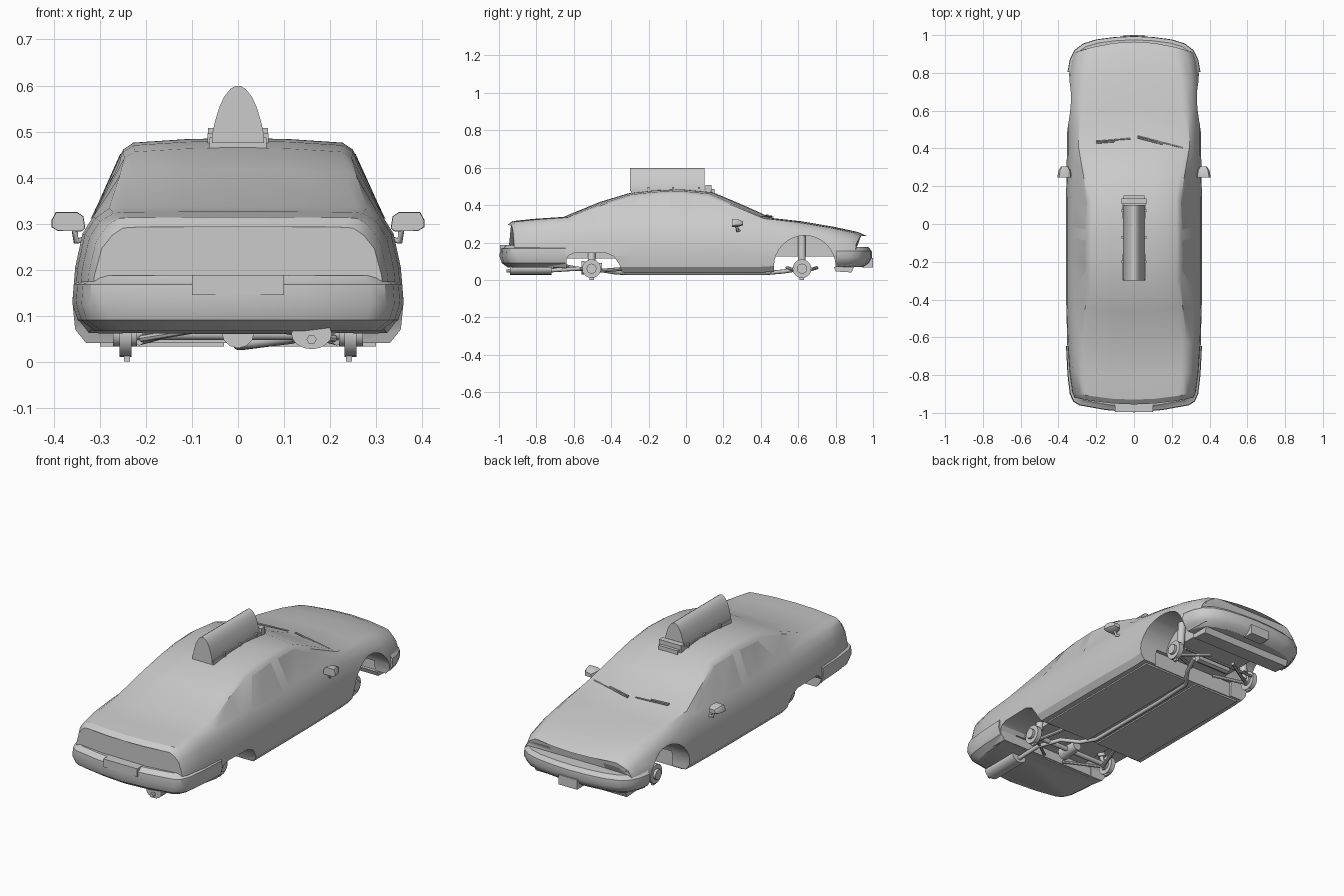
import bpy, bmesh, math
from mathutils import Vector
from mathutils.bvhtree import BVHTree

if "Cube" in bpy.data.objects:
    bpy.data.objects.remove(bpy.data.objects["Cube"])


def mesh(name, verts, faces):
    me = bpy.data.meshes.new(name)
    me.from_pydata([tuple(v) for v in verts], [], faces)
    bm = bmesh.new()
    bm.from_mesh(me)
    bmesh.ops.remove_doubles(bm, verts=bm.verts, dist=1e-5)
    bmesh.ops.recalc_face_normals(bm, faces=bm.faces)
    bm.to_mesh(me)
    bm.free()
    ob = bpy.data.objects.new(name, me)
    bpy.context.collection.objects.link(ob)
    return ob


def loft(name, rings):
    n = len(rings[0])
    faces = [(r * n + i, r * n + (i + 1) % n, (r + 1) * n + (i + 1) % n, (r + 1) * n + i)
             for r in range(len(rings) - 1) for i in range(n)]
    last = (len(rings) - 1) * n
    faces += [tuple(range(n))[::-1], tuple(range(last, last + n))]
    return mesh(name, [v for r in rings for v in r], faces)


def box(name, x, y, z):
    return loft(name, [[(x[0], y[0], h), (x[1], y[0], h), (x[1], y[1], h), (x[0], y[1], h)] for h in z])


def side_prism(name, yz, x0, x1):
    return loft(name, [[(x, y, z) for y, z in yz] for x in (x0, x1)])


def rod(name, a, b, ra, rb=None, n=12, squash=1.0):
    # cylinder or cone between two points
    a, b = Vector(a), Vector(b)
    q = (b - a).to_track_quat('Z', 'Y')
    return loft(name, [[p + q @ Vector((r * math.cos(math.tau * i / n), r * squash * math.sin(math.tau * i / n), 0))
                        for i in range(n)] for p, r in ((a, ra), (b, ra if rb is None else rb))])


def pipe(name, pts, r):
    cu = bpy.data.curves.new(name, 'CURVE')
    cu.dimensions = '3D'
    cu.bevel_depth, cu.bevel_resolution, cu.use_fill_caps = r, 2, True
    sp = cu.splines.new('POLY')
    sp.points.add(len(pts) - 1)
    for p, c in zip(sp.points, pts):
        p.co = (*c, 1)
    ob = bpy.data.objects.new(name, cu)
    bpy.context.collection.objects.link(ob)
    return ob


# Body shell: cross-sections from tail to nose
# y, half width, bottom, belt height, top half width, top height, bow of the section
stations = [
    (-.955, .318, .09, .275, .25, .293, -.04), (-.93, .33, .085, .295, .26, .314, -.04),
    (-.82, .345, .075, .305, .27, .326, -.04), (-.655, .355, .06, .312, .28, .337, -.035),
    (-.46, .36, .04, .315, .258, .417, -.03), (-.30, .36, .04, .315, .247, .465, -.01),
    (-.17, .36, .04, .315, .25, .480, 0), (-.03, .36, .04, .315, .25, .486, .01),
    (.14, .36, .04, .315, .246, .470, .03), (.29, .358, .04, .315, .268, .407, .045),
    (.46, .355, .04, .312, .295, .331, .055), (.62, .355, .05, .29, .285, .313, .05),
    (.79, .35, .065, .262, .27, .284, .045), (.92, .335, .075, .235, .25, .256, .06),
    (.965, .32, .085, .212, .24, .236, .065)]


def section(y, w, zb, belt, wt, zt, bow):
    d, s = zt - belt, belt - .13
    half = [(0, zb), (w - .03, zb), (w - .006, zb + .03), (w, .13), (w - .006, .13 + s * .4),
            (w - .022, .13 + s * .8), (w - .045, belt), (wt, zt - .15 * d),
            (wt * .91, zt - .06 * d), (wt * .45, zt - .015 * d), (0, zt)]
    ring = half + [(-x, z) for x, z in half[-2:0:-1]]
    return [(x, y - bow * (x / .33) ** 2, z) for x, z in ring]


body = loft("body_shell", [section(*s) for s in stations])

# Wheel arches and the open channels between them
rear_arch = [(-.64, -.05), (-.64, .11), (-.625, .132), (-.595, .145), (-.43, .145),
             (-.385, .125), (-.355, .08), (-.342, .04), (-.342, -.05)]
front_arch = [(.635 + .165 * math.cos(math.pi * i / 16), .072 + .165 * math.sin(math.pi * i / 16))
              for i in range(17)]
front_arch = [(.80, -.05)] + front_arch + [(.47, -.05)]
cutters = [box("channel_cutter", (-.25, .25), (-.65, -.335), (-.06, .115)),
           box("channel_cutter", (-.25, .25), (.46, .81), (-.06, .125))]
for s in (1, -1):
    cutters.append(side_prism("arch_cutter", rear_arch, s * .2, s * .5))
    cutters.append(side_prism("arch_cutter", front_arch, s * .19, s * .5))
bpy.context.view_layer.objects.active = body
for c in cutters:
    c.hide_render = True
    m = body.modifiers.new("cut", 'BOOLEAN')
    m.operation, m.object, m.solver = 'DIFFERENCE', c, 'EXACT'
    bpy.ops.object.modifier_apply(modifier=m.name)
    bpy.data.objects.remove(c)

# Panels laid on the body surface, projected along x or y
tree = BVHTree.FromObject(body, bpy.context.evaluated_depsgraph_get())


def panel(name, corners, axis, sign, nu=8, nv=4):
    out = Vector((sign, 0, 0)) if axis == 'x' else Vector((0, sign, 0))
    a, b, c, d = [Vector(p) for p in corners]
    verts = []
    for j in range(nv + 1):
        for i in range(nu + 1):
            u, v = i / nu, j / nv
            p = a.lerp(b, u).lerp(d.lerp(c, u), v)
            o = Vector((sign, p[0], p[1])) if axis == 'x' else Vector((p[0], sign * 2, p[1]))
            hit = tree.ray_cast(o, -out)[0]
            verts.append((hit if hit else o - out) + out * .002)
    w = nu + 1
    return mesh(name, verts, [(j * w + i, j * w + i + 1, (j + 1) * w + i + 1, (j + 1) * w + i)
                              for j in range(nv) for i in range(nu)])


for s in (1, -1):
    panel("rear_side_window", [(-.337, .308), (-.075, .308), (-.088, .452), (-.246, .44)], 'x', s)
    panel("front_side_window", [(-.018, .308), (.375, .313), (.12, .445), (-.03, .452)], 'x', s)
    panel("headlight", [(s * .16, .178), (s * .305, .178), (s * .305, .205), (s * .16, .21)], 'y', 1)


# Bumpers: stacked plan outlines
def bumper(name, half, layers):
    y0, y1 = half[0][1], half[-1][1]
    plan = half + [(-x, y) for x, y in half[-2::-1]]
    loft(name, [[(x * (1 - d / .36), y0 + (y - y0) * (1 - d / abs(y1 - y0)), z) for x, y in plan]
                for z, d in layers])


bumper("rear_bumper", [(.36, -.645), (.352, -.80), (.34, -.90), (.322, -.94), (.29, -.96), (.15, -.985), (0, -.997)],
       [(.066, .045), (.09, .012), (.125, 0), (.168, .003), (.172, .012), (.187, .03)])
bumper("front_bumper", [(.352, .805), (.34, .87), (.315, .92), (.27, .955), (.2, .977), (.1, .99), (0, .995)],
       [(.07, .045), (.09, .015), (.12, 0), (.155, .002), (.175, .02)])
box("rear_plate_panel", (-.1, .1), (-.995, -.93), (.145, .188))
box("front_plate", (-.055, .055), (.94, 1.0), (.066, .118))
side_prism("air_dam", [(.79, .07), (.80, .045), (.885, .04), (.90, .075)], -.27, .27)

# Roof sign and its mount
sign_half = [(.057, .475), (.056, .495), (.05, .522), (.041, .552), (.03, .576), (.016, .593), (.006, .599)]
sign_ring = sign_half + [(-x, z) for x, z in sign_half[::-1]]
loft("roof_sign", [[(x, y, z) for x, z in sign_ring] for y in (-.3, .1)])
box("sign_base", (-.062, .062), (-.295, .13), (.46, .487))
box("sign_front_mount", (-.065, .065), (.105, .135), (.465, .508))
box("sign_front_rail", (-.055, .055), (.135, .152), (.46, .485))
for s in (1, -1):
    for y in (-.2, -.07, .07):
        box("sign_clip", sorted((s * .05, s * .066)), (y - .006, y + .006), (.475, .496))

# Door mirrors
for s in (1, -1):
    outline = [(.332, .29), (.340, .283), (.392, .284), (.405, .292), (.405, .308), (.396, .325),
               (.350, .325), (.336, .316)]
    rings = []
    for y, k in ((.245, .97), (.255, 1), (.285, .85), (.305, .5)):
        rings.append([(s * (.365 + (x - .365) * k), y, .302 + (z - .302) * k) for x, z in outline])
    loft("door_mirror", rings)
    pipe("mirror_arm", [(s * .335, .285, .265), (s * .352, .275, .262), (s * .356, .27, .295)], .007)

# Wipers
for name, a, b in (("left_wiper", (-.2, .437, .342), (-.02, .452, .342)),
                   ("right_wiper", (.02, .465, .336), (.26, .402, .34))):
    a, b = Vector(a), Vector(b)
    rod(name + "_arm", a, b, .0035, n=6)
    rod(name + "_blade", a.lerp(b, .0) + Vector((0, -.008, .004)), a.lerp(b, .55) + Vector((0, -.008, .004)), .004, n=6)

# Floor pans
for s in (1, -1):
    box("floor_pan", sorted((s * .03, s * .3)), (-.33, .455), (.033, .06))

# Hubs, brake discs, springs and links
for s in (1, -1):
    for y, top, x in ((-.505, .15, .2), (.62, .235, .2)):
        rod("brake_disc", (s * .232, y, .06), (s * .258, y, .06), .05, n=20)
        rod("hub", (s * .22, y, .06), (s * .272, y, .06), .027, n=12)
        box("caliper_foot", sorted((s * .235, s * .248)), (y - .012, y + .012), (0, .03))
        rod("strut", (s * .215, y, .06), (s * x, y, top), .011)
        rod("spring", (s * .21, y, .10), (s * x, y, top), .02)
    for y in (.54, .70):
        rod("front_control_arm", (s * .225, .62, .042), (s * .07, y, .065), .009, n=8)
    rod("rear_trailing_arm", (s * .215, -.505, .045), (s * .16, -.33, .06), .01, n=8)
    rod("rear_link", (s * .21, -.52, .05), (s * .06, -.64, .075), .008, n=8)
rod("rear_axle", (-.23, -.505, .06), (.23, -.505, .06), .013)
rod("differential", (0, -.56, .065), (0, -.45, .065), .036, .025)
rod("front_cross_member", (-.1, .62, .075), (.1, .62, .075), .025, n=8)
rod("steering_link", (-.22, .67, .06), (.22, .67, .06), .007, n=8)

# Exhaust
pipe("exhaust_pipe", [(.12, .62, .06), (.08, .52, .045), (.01, .42, .036), (0, .2, .036), (0, -.3, .036),
                      (.04, -.38, .04), (.12, -.44, .05), (.155, -.58, .06), (.16, -.74, .05)], .011)
rod("muffler", (.16, -.94, .06), (.16, -.72, .06), .044, n=16, squash=.75)
rod("tailpipe", (.16, -.96, .048), (.16, -.9, .048), .011, n=6)

# Smooth shading with sharp edges kept
bpy.ops.object.select_all(action='DESELECT')
for ob in bpy.data.objects:
    if ob.type == 'MESH':
        ob.select_set(True)
bpy.context.view_layer.objects.active = body
bpy.ops.object.shade_smooth_by_angle(angle=math.radians(32))
